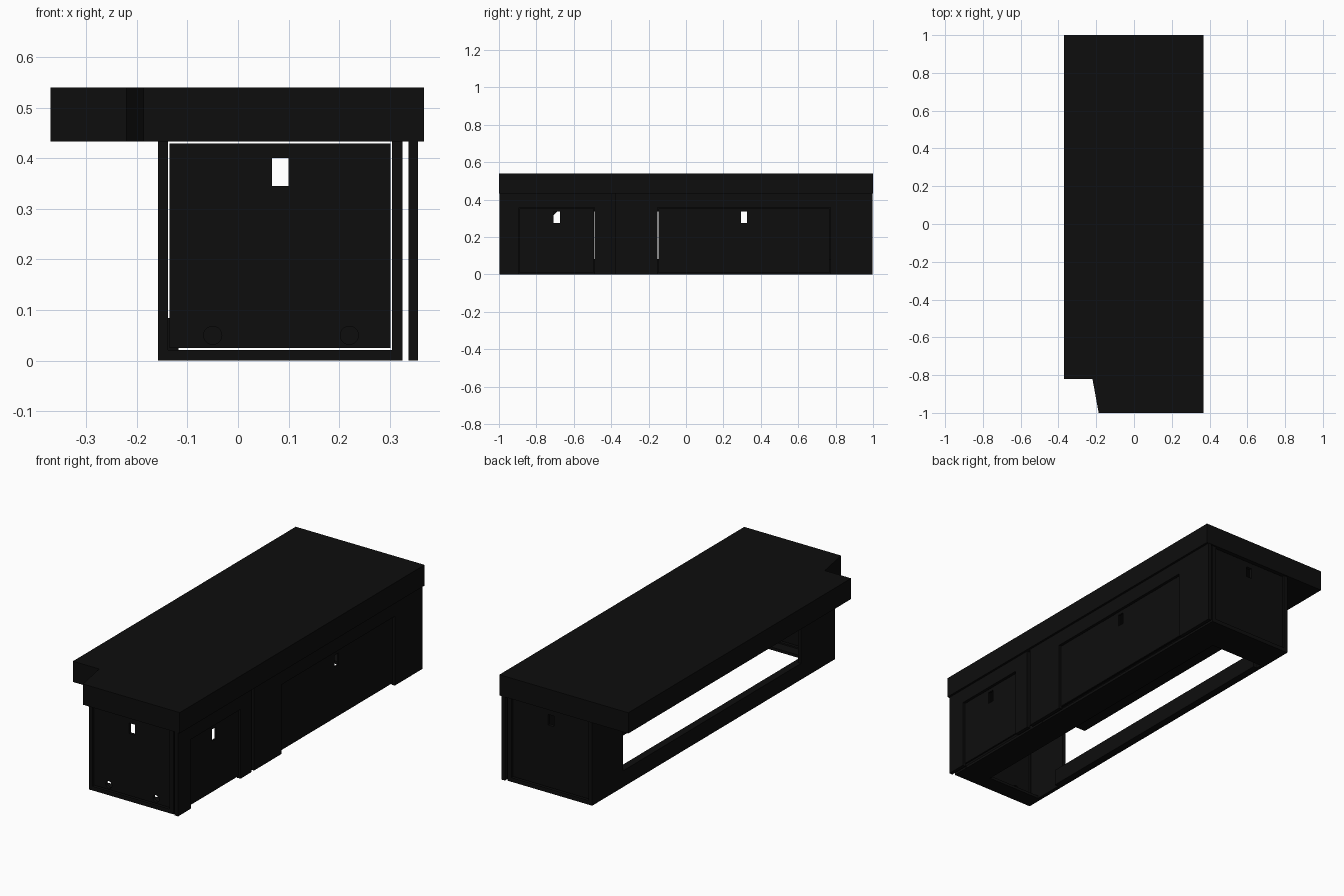
import bpy, bmesh, math
from mathutils import Matrix

cube = bpy.data.objects.get("Cube")
if cube:
    bpy.data.objects.remove(cube)

black = bpy.data.materials.new("matte_black")
black.use_nodes = True
colour = (0.004, 0.004, 0.004, 1)
black.diffuse_color = colour
black.node_tree.nodes["Principled BSDF"].inputs["Base Color"].default_value = colour


def finish(name, bm):
    bmesh.ops.recalc_face_normals(bm, faces=bm.faces)
    mesh = bpy.data.meshes.new(name)
    bm.to_mesh(mesh)
    bm.free()
    mesh.materials.append(black)
    obj = bpy.data.objects.new(name, mesh)
    bpy.context.scene.collection.objects.link(obj)
    return obj


def box(name, x, y, z):
    """Box from three (low, high) ranges."""
    bm = bmesh.new()
    bmesh.ops.create_cube(bm, size=1)
    for v in bm.verts:
        for i, (lo, hi) in enumerate((x, y, z)):
            v.co[i] = hi if v.co[i] > 0 else lo
    return finish(name, bm)


def prism(name, points, offset):
    """Flat outline pushed along an offset."""
    bm = bmesh.new()
    face = bm.faces.new([bm.verts.new(p) for p in points])
    out = bmesh.ops.extrude_face_region(bm, geom=[face])
    moved = [g for g in out["geom"] if isinstance(g, bmesh.types.BMVert)]
    bmesh.ops.translate(bm, verts=moved, vec=offset)
    return finish(name, bm)


def cylinder(name, x, y, z, radius, depth):
    """Cylinder lying along y."""
    bm = bmesh.new()
    bmesh.ops.create_cone(bm, cap_ends=True, segments=20, radius1=radius,
                          radius2=radius, depth=depth)
    turn = Matrix.Translation((x, y, z)) @ Matrix.Rotation(math.pi / 2, 4, "X")
    bmesh.ops.transform(bm, matrix=turn, verts=bm.verts)
    return finish(name, bm)


def cut(obj, cutter):
    cutter.hide_render = True
    cutter.hide_set(True)
    mod = obj.modifiers.new("opening", "BOOLEAN")
    mod.operation = "DIFFERENCE"
    mod.solver = "EXACT"
    mod.object = cutter
    bpy.context.view_layer.objects.active = obj
    bpy.ops.object.modifier_apply(modifier=mod.name)
    bpy.data.objects.remove(cutter)


TOP = 0.433

# Thick countertop with a notched corner
outline = [(-0.37, 1), (0.367, 1), (0.367, -1), (-0.187, -1), (-0.22, -0.82), (-0.37, -0.82)]
prism("countertop", [(x, y, TOP) for x, y in outline], (0, 0, 0.107))

# Ends: stiles, bottom rail and a loose inset panel with a finger hole
for label, s in (("front", -1), ("back", 1)):
    def span(a, b):
        return tuple(sorted((s * a, s * b)))
    outer, inner = span(0.96, 0.992), span(0.968, 0.984)
    box(label + "_right_stile", (-0.158, -0.138), outer, (0, TOP))
    box(label + "_left_stile", (0.304, 0.325), outer, (0, TOP))
    box(label + "_bottom_rail", (-0.158, 0.325), outer, (0, 0.021))
    panel = box(label + "_panel", (-0.135, 0.301), inner, (0.025, 0.429))
    cut(panel, box("finger_hole", (0.067, 0.1), span(0.9, 1.1), (0.345, 0.4)))
    if s < 0:
        for x in (-0.05, 0.22):
            cut(panel, cylinder("cable_hole", x, -0.976, 0.05, 0.018, 0.1))
    floor = span(0.905, 0.99) if s < 0 else span(0.81, 0.99)
    box(label + "_floor", (-0.158, 0.325), floor, (0, 0.014))

# Open working side: short walls, low rail, apron and corner braces
box("front_side_wall", (-0.158, -0.139), (-0.992, -0.715), (0, TOP))
box("back_side_wall", (-0.158, -0.139), (0.74, 0.992), (0, TOP))
box("low_rail", (-0.158, -0.118), (-0.75, 0.78), (0, 0.084))
box("apron", (-0.158, -0.139), (-0.75, 0.78), (0.336, TOP))
for label, y, d in (("front", -0.715, 0.03), ("back", 0.74, -0.03)):
    prism(label + "_brace", [(-0.158, y, 0.31), (-0.158, y, 0.34), (-0.158, y + d, 0.34)],
          (0.019, 0, 0))

# Base strip and middle post behind the cladding
box("base_strip", (0.17, 0.324), (-0.97, 0.97), (0, 0.014))
box("middle_post", (0.307, 0.325), (-0.46, -0.32), (0, TOP))

# Outer cladding: two framed bays, each with a recessed panel
FACE = (0.337, 0.356)
bays = [("front", -0.998, -0.893, -0.488, -0.398),
        ("back", -0.378, -0.152, 0.772, 0.998)]
for label, start, left, right, end in bays:
    box(label + "_bay_first_pilaster", FACE, (start, left), (0, TOP))
    box(label + "_bay_last_pilaster", FACE, (right, end), (0, TOP))
    box(label + "_bay_header", FACE, (left, right), (0.358, TOP))
    panel = box(label + "_bay_panel", (0.337, 0.346),
                (left + 0.004, right - 0.004), (0.012, 0.354))
    mid = (left + right) / 2
    cut(panel, box("finger_hole", (0.3, 0.4), (mid - 0.017, mid + 0.017), (0.275, 0.336)))
